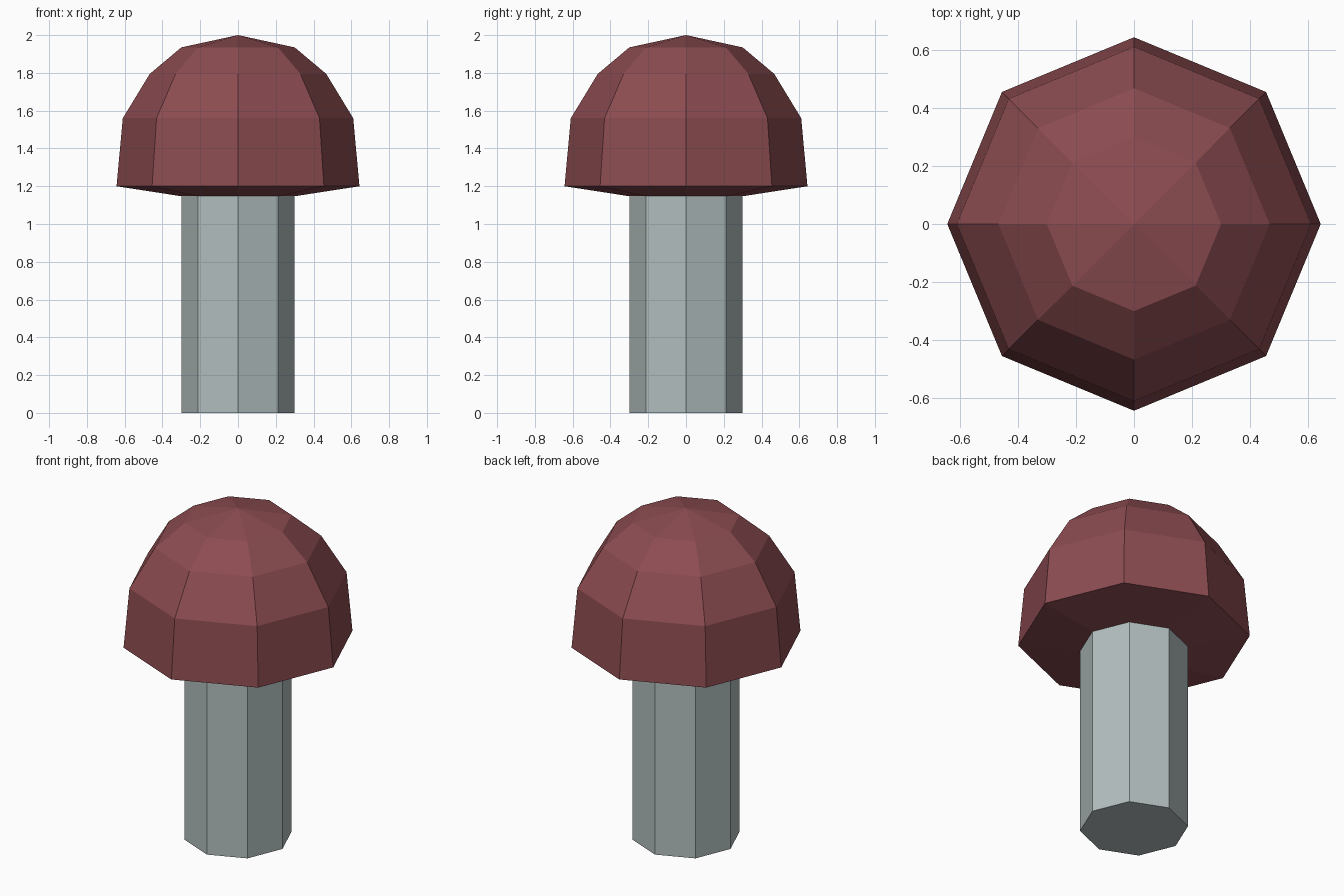
import bpy, bmesh, math

if "Cube" in bpy.data.objects:
    bpy.data.objects.remove(bpy.data.objects["Cube"])

SIDES = 8


def material(name, rgb):
    mat = bpy.data.materials.new(name)
    mat.diffuse_color = (*rgb, 1.0)
    mat.use_nodes = True
    mat.node_tree.nodes["Principled BSDF"].inputs["Base Color"].default_value = mat.diffuse_color
    return mat


def lathe(name, profile, mat):
    """Spin a (radius, height) profile into flat facets; radius 0 makes a tip."""
    bm = bmesh.new()
    rings = []
    for r, z in profile:
        count = SIDES if r > 0 else 1
        rings.append([bm.verts.new((r * math.cos(math.tau * i / SIDES),
                                    r * math.sin(math.tau * i / SIDES), z))
                      for i in range(count)])
    for low, high in zip(rings, rings[1:]):
        for i in range(SIDES):
            j = (i + 1) % SIDES
            if len(high) == 1:
                bm.faces.new((low[i], low[j], high[0]))
            else:
                bm.faces.new((low[i], low[j], high[j], high[i]))
    # Close the bottom of solid parts
    if name == "stem":
        bm.faces.new(rings[0][::-1])
    mesh = bpy.data.meshes.new(name)
    bm.to_mesh(mesh)
    bm.free()
    mesh.materials.append(mat)
    obj = bpy.data.objects.new(name, mesh)
    bpy.context.collection.objects.link(obj)
    return obj


red = material("dark red", (0.262, 0.072, 0.082))
grey = material("pale grey", (0.445, 0.515, 0.515))

# Eight-sided stem with a flat foot
lathe("stem", [(0.30, 0.0), (0.30, 1.147)], grey)

# Domed cap: sloping underside, steep rim, then rounded steps to the tip
lathe("cap", [(0.30, 1.147), (0.643, 1.2), (0.61, 1.56), (0.467, 1.795),
              (0.30, 1.935), (0.0, 2.0)], red)
